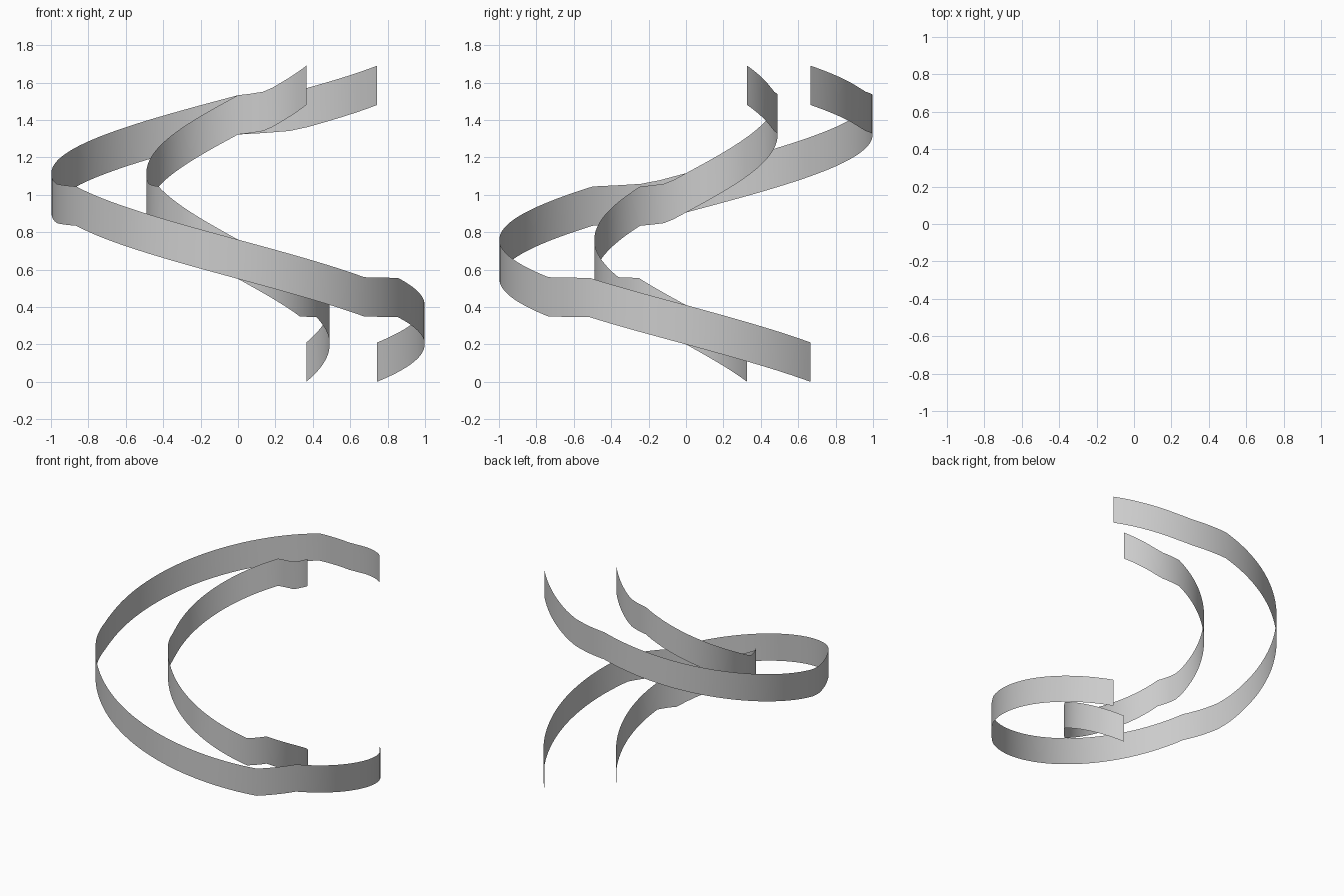
import bpy, bmesh, math

if "Cube" in bpy.data.objects:
    bpy.data.objects.remove(bpy.data.objects["Cube"])

HEIGHT = 0.21

# Climb profile shared by both ribbons: azimuth in degrees, bottom z
# (steady climb clockwise, broken by three short landings)
CLIMB = [(41.8, 0.0), (0, 0.20), (-31, 0.345), (-47.5, 0.349), (-90, 0.55),
         (-150, 0.834), (-158, 0.84), (-166, 0.848), (-172, 0.868),
         (-180, 0.905), (-270, 1.322), (-278, 1.33), (-286, 1.341),
         (-292, 1.362), (-318.2, 1.48)]


def ribbon(name, radius):
    bm = bmesh.new()
    previous = None
    # Sample each stretch of the climb in small angular steps
    samples = [CLIMB[0]]
    for (a0, z0), (a1, z1) in zip(CLIMB, CLIMB[1:]):
        n = max(1, round(abs(a1 - a0) / 2.5))
        samples += [(a0 + (a1 - a0) * i / n, z0 + (z1 - z0) * i / n)
                    for i in range(1, n + 1)]
    for angle, z in samples:
        a = math.radians(angle)
        x, y = radius * math.cos(a), radius * math.sin(a)
        pair = (bm.verts.new((x, y, z)), bm.verts.new((x, y, z + HEIGHT)))
        if previous:
            bm.faces.new((pair[0], previous[0], previous[1], pair[1]))
        previous = pair
    for f in bm.faces:
        f.smooth = True
    mesh = bpy.data.meshes.new(name)
    bm.to_mesh(mesh)
    bm.free()
    obj = bpy.data.objects.new(name, mesh)
    bpy.context.collection.objects.link(obj)
    return obj


# Outer and inner spiral stringers, thin open sheets
ribbon("outer_spiral_stringer", 0.998)
ribbon("inner_spiral_stringer", 0.49)
